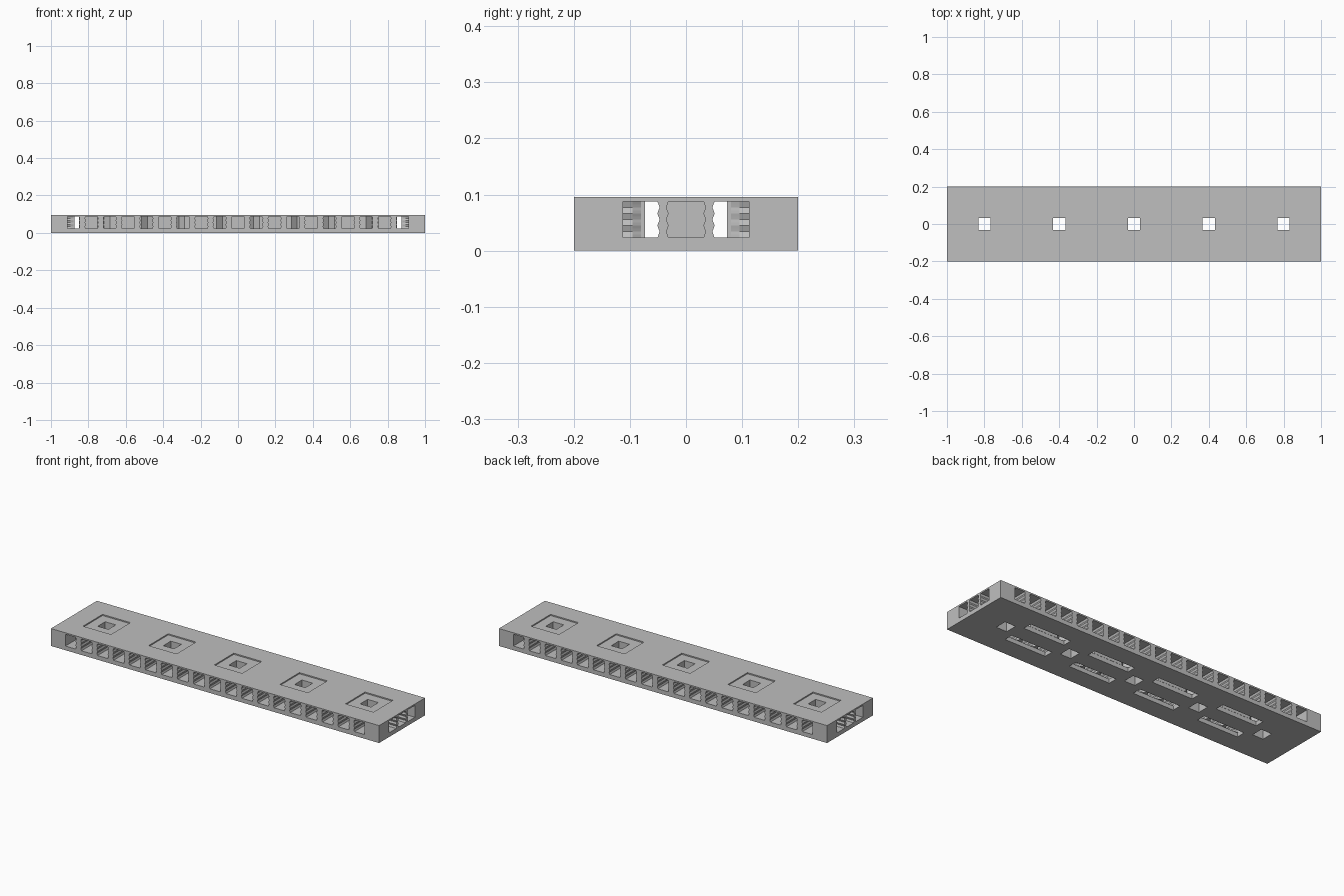
import bpy, bmesh, math
from mathutils import Matrix, Vector

old = bpy.data.objects.get("Cube")
if old:
    bpy.data.objects.remove(old, do_unlink=True)

# Overall sizes
HX, HY, H = 1.0, 0.2, 0.096
FLOOR, CEIL = 0.023, 0.088
EDGE_X, EDGE_Y = 0.912, 0.112
HOLE = 0.0325
WELLS = [-0.8, -0.4, 0, 0.4, 0.8]
SLOTS = [-0.6, -0.2, 0.2, 0.6]

gray = bpy.data.materials.new("light_gray")
gray.use_nodes = True
color = (0.52, 0.52, 0.52, 1)
gray.diffuse_color = color
gray.node_tree.nodes["Principled BSDF"].inputs["Base Color"].default_value = color


def finish(name, bm):
    bmesh.ops.recalc_face_normals(bm, faces=bm.faces)
    mesh = bpy.data.meshes.new(name)
    bm.to_mesh(mesh)
    bm.free()
    mesh.materials.append(gray)
    obj = bpy.data.objects.new(name, mesh)
    bpy.context.collection.objects.link(obj)
    return obj


def boxes(name, spans):
    """Spans are (x0, x1, y0, y1, z0, z1)."""
    bm = bmesh.new()
    for x0, x1, y0, y1, z0, z1 in spans:
        size = Matrix.Diagonal((x1 - x0, y1 - y0, z1 - z0, 1))
        mid = Matrix.Translation(((x0 + x1) / 2, (y0 + y1) / 2, (z0 + z1) / 2))
        bmesh.ops.create_cube(bm, size=1, matrix=mid @ size)
    return finish(name, bm)


def loft(bm, rings):
    loops = [[bm.verts.new(p) for p in ring] for ring in rings]
    bm.faces.new(loops[0])
    bm.faces.new(loops[-1])
    n = len(loops[0])
    for a, b in zip(loops, loops[1:]):
        for i in range(n):
            j = (i + 1) % n
            bm.faces.new((a[i], a[j], b[j], b[i]))


def cut(obj, cutter):
    mod = obj.modifiers.new("cut", "BOOLEAN")
    mod.operation = "DIFFERENCE"
    mod.solver = "EXACT"
    mod.object = cutter
    bpy.context.view_layer.objects.active = obj
    bpy.ops.object.modifier_apply(modifier=mod.name)


# Cutters for square wells, shallow top recesses and underside slots
wells = boxes("well_cutter", [(x - HOLE, x + HOLE, -HOLE, HOLE, -0.1, 0.2) for x in WELLS])
recesses = boxes("recess_cutter", [(x - 0.085, x + 0.085, -0.085, 0.085, 0.0895, 0.2)
                                   for x in WELLS])
slots = boxes("slot_cutter", [(x - 0.125, x + 0.125, y - 0.025, y + 0.025, -0.1, 0.05)
                              for x in SLOTS for y in (-0.07, 0.07)])

# Floor and roof plates
floor_plate = boxes("floor_plate", [(-HX, HX, -HY, HY, 0, FLOOR)])
cut(floor_plate, wells)
cut(floor_plate, slots)
roof_plate = boxes("roof_plate", [(-HX, HX, -HY, HY, CEIL, H)])
cut(roof_plate, recesses)
cut(roof_plate, wells)

# Solid corners
boxes("corner_blocks", [(min(s * EDGE_X, s * HX), max(s * EDGE_X, s * HX),
                         min(t * EDGE_Y, t * HY), max(t * EDGE_Y, t * HY), FLOOR, CEIL)
                        for s in (-1, 1) for t in (-1, 1)])


# Deep posts with wavy sides and tapered inner noses
def posts(name, places, half):
    bm = bmesh.new()
    steps = 12
    for x, y, angle in places:
        place = Matrix.Translation((x, y, 0)) @ Matrix.Rotation(angle, 4, "Z")
        rings = []
        for k in range(steps + 1):
            t = k / steps
            w = half - 0.002 + 0.002 * math.cos(t * math.pi * 6)
            n = half * 0.4
            plan = [(-w, 0), (w, 0), (w, 0.105), (n, 0.12), (n, 0.127),
                    (-n, 0.127), (-n, 0.12), (-w, 0.105)]
            z = FLOOR + (CEIL - FLOOR) * t
            rings.append([place @ Vector((u, v, z)) for u, v in plan])
        loft(bm, rings)
    return finish(name, bm)


pitch = 0.0979
xs = [pitch * (i - 8.5) for i in range(18)]
posts("front_posts", [(x, -HY, 0) for x in xs], 0.018)
posts("back_posts", [(x, HY, math.pi) for x in xs], 0.018)
posts("left_end_posts", [(HX, y, math.pi / 2) for y in (-0.041, 0.041)], 0.01)
posts("right_end_posts", [(-HX, y, -math.pi / 2) for y in (-0.041, 0.041)], 0.01)


# Core blocks with slanted ends
def core(name, centers, flat, reach):
    bm = bmesh.new()
    for c in centers:
        plan = []
        left = flat if c - reach < -0.85 else reach
        right = flat if c + reach > 0.85 else reach
        plan = [(c - flat, -0.046), (c + flat, -0.046), (c + right, -0.018), (c + right, 0.018),
                (c + flat, 0.046), (c - flat, 0.046), (c - left, 0.018), (c - left, -0.018)]
        loft(bm, [[(x, y, z) for x, y in plan] for z in (FLOOR, CEIL)])
    return finish(name, bm)


core("core_blocks", SLOTS, 0.085, 0.116)
well_walls = core("well_walls", WELLS, 0.049, 0.084)
cut(well_walls, wells)

for cutter in (wells, recesses, slots):
    bpy.data.objects.remove(cutter, do_unlink=True)
